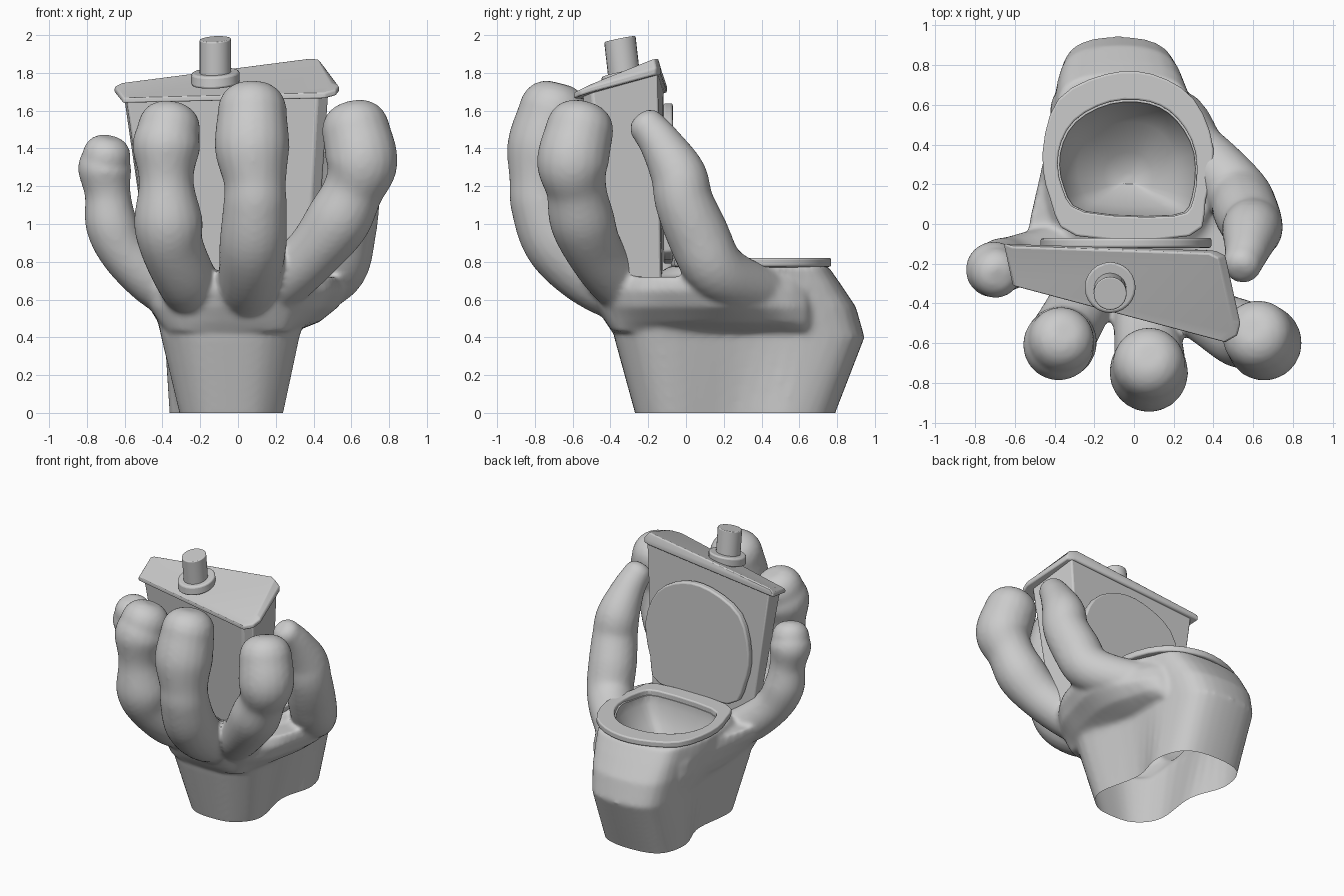
import bpy, bmesh, math
from mathutils import Vector

if "Cube" in bpy.data.objects:
    bpy.data.objects.remove(bpy.data.objects["Cube"])


def catmull(pts, n, closed=False):
    """Smooth list of tuples through the given points."""
    P = [Vector(p) for p in pts]
    m, out = len(P), []
    for i in range(m if closed else m - 1):
        g = lambda k: P[k % m] if closed else P[min(max(k, 0), m - 1)]
        a, b, c, d = g(i - 1), g(i), g(i + 1), g(i + 2)
        for j in range(n):
            t = j / n
            out.append(0.5 * (2 * b + (c - a) * t + (2 * a - 5 * b + 4 * c - d) * t * t
                              + (3 * b - a - 3 * c + d) * t ** 3))
    return out if closed else out + [P[-1]]


def loft(bm, rings, wrap=False):
    """Skin equal-length rings; cap the ends, or wrap last to first."""
    V = [[bm.verts.new(p) for p in r] for r in rings]
    n = len(V[0])
    pairs = list(zip(V, V[1:])) + ([(V[-1], V[0])] if wrap else [])
    for a, b in pairs:
        for i in range(n):
            bm.faces.new((a[i], a[(i + 1) % n], b[(i + 1) % n], b[i]))
    if not wrap:
        bm.faces.new(V[0][::-1])
        bm.faces.new(V[-1])


def finish(bm, name, bevel=0, angle=35):
    bmesh.ops.recalc_face_normals(bm, faces=bm.faces)
    me = bpy.data.meshes.new(name)
    bm.to_mesh(me)
    bm.free()
    ob = bpy.data.objects.new(name, me)
    bpy.context.collection.objects.link(ob)
    if bevel:
        m = ob.modifiers.new("bevel", 'BEVEL')
        m.width, m.segments = bevel, 3
    smooth(ob, angle)
    return ob


def smooth(ob, angle):
    bpy.ops.object.select_all(action='DESELECT')
    bpy.context.view_layer.objects.active = ob
    ob.select_set(True)
    bpy.ops.object.shade_smooth_by_angle(angle=math.radians(angle))


def finger(bm, path):
    """Tube along (x, y, z, radius) points with a blunt rounded tip."""
    path = [Vector(p) for p in catmull(path, 6)]
    end, d = path[-1], (path[-1] - path[-4]).to_3d().normalized()
    for u in (.3, .55, .75, .9, .97):
        c = end.to_3d() + d * end[3] * u
        path.append(Vector((*c, end[3] * (1 - u ** 2.5) ** .4)))
    rings = []
    for i, p in enumerate(path):
        t = (path[min(i + 1, len(path) - 1)] - path[max(i - 1, 0)]).to_3d().normalized()
        a = t.cross(Vector((0, 1, 0.01))).normalized()
        b = t.cross(a)
        rings.append([p.to_3d() + p[3] * (a * math.cos(k * math.pi / 10) + b * math.sin(k * math.pi / 10))
                      for k in range(20)])
    loft(bm, rings)


def pedestal_ring(z, xc, wf, ww, wr, yf, yr):
    """Waisted outline: front, waist and rear half-widths; rear drifts to -x."""
    L = yr - yf
    half = [(.6 * wf, .03), (wf, .18), (ww, .5), (wr, .75), (.75 * wr, .95)]
    pts = [(0, 0)] + half + [(0, 1)] + [(-x, t) for x, t in half[::-1]]
    return [(xc + .015 + p.x - .05 * max(0, p.y - .2), yf + p.y * L, z) for p in catmull(pts, 4, True)]


def palm_ring(z, right, left, yf):
    """Outline with half-widths at fixed stations along y."""
    ys = (.68, .42, .18, -.08, -.28)
    pts = [(x, y) for x, y in zip(right, ys)] + [(.2, yf), (-.2, yf)] \
        + [(-x, y) for x, y in zip(left[::-1], ys[::-1])]
    return [(p.x, p.y, z) for p in catmull(pts, 4, True)]


def ellipse(z, x, y, rx, ry, n=32):
    return [(x + rx * math.cos(2 * math.pi * k / n), y + ry * math.sin(2 * math.pi * k / n), z) for k in range(n)]


# hand: pedestal, palm and five fingers fused together
bm = bmesh.new()
loft(bm, [pedestal_ring(*s) for s in (
    (-.06, -.05, .26, .22, .295, -.25, .77),
    (0, -.05, .275, .23, .30, -.27, .79),
    (.4, -.055, .365, .31, .32, -.38, .945),
    (.56, -.05, .40, .38, .345, -.38, .9),
    (.68, -.04, .41, .42, .36, -.25, .82),
    (.78, -.03, .38, .42, .36, -.08, .75))])
loft(bm, [palm_ring(*s) for s in (
    (.43, (.22, .27, .30, .31, .28), (.34, .36, .38, .38, .36), -.38),
    (.48, (.24, .38, .43, .39, .33), (.35, .39, .42, .42, .39), -.41),
    (.56, (.24, .45, .53, .48, .41), (.36, .42, .46, .47, .43), -.45),
    (.65, (.2, .45, .57, .53, .44), (.35, .43, .49, .53, .44), -.48),
    (.72, (.16, .4, .54, .52, .41), (.32, .41, .48, .53, .42), -.46))])
finger(bm, [(-.3, -.1, .6, .13), (-.45, -.15, .7, .135), (-.6, -.19, .85, .132), (-.67, -.21, 1, .138),
            (-.69, -.22, 1.16, .122), (-.705, -.23, 1.29, .143), (-.70, -.24, 1.34, .13)])
finger(bm, [(-.2, -.2, .6, .15), (-.27, -.4, .7, .16), (-.35, -.55, .88, .168), (-.37, -.6, 1.02, .182),
            (-.38, -.62, 1.23, .145), (-.38, -.61, 1.4, .18), (-.37, -.59, 1.48, .168)])
finger(bm, [(.03, -.25, .6, .16), (.06, -.5, .72, .165), (.08, -.68, .9, .178), (.09, -.76, 1.1, .168),
            (.09, -.77, 1.22, .165), (.075, -.75, 1.4, .198), (.075, -.71, 1.57, .185)])
finger(bm, [(.12, -.2, .6, .15), (.24, -.36, .7, .15), (.4, -.48, .85, .152), (.53, -.55, 1.02, .172),
            (.61, -.58, 1.18, .16), (.655, -.6, 1.32, .19), (.63, -.57, 1.47, .182)])
finger(bm, [(.15, .5, .6, .15), (.39, .3, .67, .15), (.525, .15, .77, .16), (.565, .06, .95, .165),
            (.595, -.01, 1.12, .155), (.59, -.04, 1.26, .148), (.57, -.13, 1.42, .115), (.55, -.19, 1.5, .1)])
hand = finish(bm, "hand")

# seat outlines, reused for bowl hollow and lid
outer = [(-.29, -.06), (.28, -.06), (.36, .12), (.4, .38), (.3, .63), (.09, .755),
         (-.14, .755), (-.38, .63), (-.46, .36), (-.42, .12)]
inner = [(-.25, .06), (.2, .04), (.3, .13), (.31, .36), (.22, .53), (.08, .615),
         (-.12, .615), (-.3, .52), (-.38, .36), (-.36, .18)]
outer_s = [tuple(p) for p in catmull(outer, 3, True)]
inner_s = [tuple(p) for p in catmull(inner, 3, True)]

# bowl hollow cutter
bm = bmesh.new()
loft(bm, [[(-.03 + (x + .03) * s, .32 + (y - .32) * s - .1 * (1 - s), z) for x, y in inner_s]
          for z, s in ((.42, .1), (.47, .35), (.6, .72), (.72, .96), (.9, 1.0))])
cutter = finish(bm, "bowl_cutter")
cutter.hide_render = True

m = hand.modifiers.new("fuse", 'REMESH')
m.mode, m.voxel_size = 'VOXEL', .016
m = hand.modifiers.new("soften", 'SMOOTH')
m.factor, m.iterations = .5, 8
m = hand.modifiers.new("bowl", 'BOOLEAN')
m.operation, m.object, m.solver = 'DIFFERENCE', cutter, 'EXACT'
bpy.context.view_layer.update()
baked = bpy.data.meshes.new_from_object(hand.evaluated_get(bpy.context.evaluated_depsgraph_get()))
hand.modifiers.clear()
hand.data = baked
bpy.data.objects.remove(cutter)

# open underside at ground level
bm = bmesh.new()
bm.from_mesh(baked)
bmesh.ops.bisect_plane(bm, geom=bm.verts[:] + bm.edges[:] + bm.faces[:], plane_co=(0, 0, 0),
                       plane_no=(0, 0, 1), clear_inner=True)
bm.to_mesh(baked)
bm.free()
smooth(hand, 50)

# seat ring
bm = bmesh.new()
loft(bm, [[(x, y, z) for x, y in o] for o, z in
          ((outer_s, .775), (outer_s, .82), (inner_s, .82), (inner_s, .76))], wrap=True)
finish(bm, "seat", .01)

# raised seat lid
bm = bmesh.new()
loft(bm, [[(x - .01, y, .87 + z) for x, z in outer_s] for y in (-.12, -.07)])
finish(bm, "seat_lid", .012)


# tank and its tilted cover
def slope(x, y, a, b=.134, c=.404):
    return a + b * x + c * y


top = [(-.61, -.12), (-.59, -.28), (.42, -.55), (.48, -.5), (.43, -.15)]
foot = [(-.46, -.12), (-.44, -.22), (.36, -.42), (.41, -.38), (.37, -.13)]
bm = bmesh.new()
loft(bm, [[(x, y, .68) for x, y in foot], [(x, y, slope(x, y, 1.82, .11, .32)) for x, y in top]])
finish(bm, "tank", .012)

rim = [(-.655, -.1), (-.61, -.31), (.46, -.595), (.52, -.56), (.535, -.5), (.46, -.16), (.41, -.135)]
bm = bmesh.new()
loft(bm, [[(-.06 + (x + .06) * s, -.32 + (y + .32) * s, slope(x, y, *plane)) for x, y in rim]
          for plane, s in (((1.79, .1, .29), 1), ((1.825, .105, .3), 1), ((1.877,), .93))])
finish(bm, "tank_cover", .015)


# flush button with collar
def cylinder(name, r, z0, z1, lean0, lean1, bevel):
    bm = bmesh.new()
    loft(bm, [[(x, y, z + .2 * (y + .32) + .05 * (x + .12)) for x, y, _ in ellipse(0, -.12, -.32 + lean, r, r, 24)]
              for z, lean in ((z0, lean0), (z1, lean1))])
    finish(bm, name, bevel)


cylinder("button_collar", .128, 1.74, 1.805, 0, 0, .012)
cylinder("flush_button", .083, 1.76, 1.985, -.005, -.03, .006)
